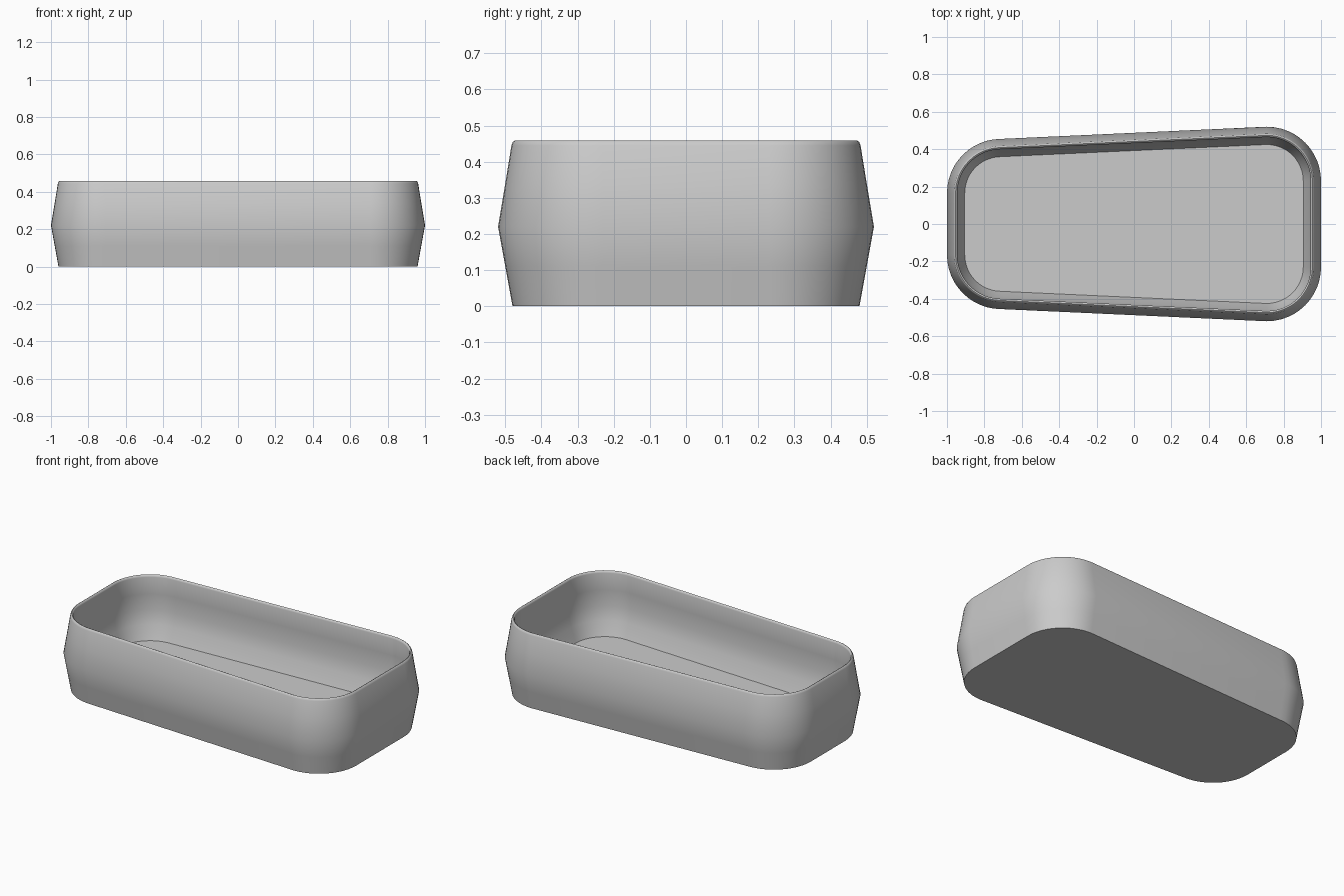
import bpy, bmesh, math

cube = bpy.data.objects.get("Cube")
if cube:
    bpy.data.objects.remove(cube, do_unlink=True)

grey = bpy.data.materials.new("light_grey")
grey.use_nodes = True
colour = (0.6, 0.6, 0.6, 1)
grey.diffuse_color = colour
grey.node_tree.nodes["Principled BSDF"].inputs["Base Color"].default_value = colour

RADIUS = 0.29   # corner radius at the widest level
STEPS = 12      # segments per corner
# Corner centres, counter-clockwise; the +x end is wider
CENTRES = [(0.71, 0.23), (-0.71, 0.165), (-0.71, -0.165), (0.71, -0.23)]
# Wall profile from outer base, over the rim, to the inner floor: (inset, height)
PROFILE = [(0.04, 0), (0.02, 0.11), (0.0, 0.22), (0.02, 0.34), (0.037, 0.445),
           (0.041, 0.455), (0.046, 0.458), (0.052, 0.455), (0.055, 0.445),
           (0.05, 0.34), (0.046, 0.24), (0.063, 0.16), (0.095, 0.075)]


def ring(bm, inset, z):
    """Rounded, tapered outline at one height."""
    r = RADIUS - inset
    verts = []
    for k, (cx, cy) in enumerate(CENTRES):
        for i in range(STEPS + 1):
            a = (k + i / STEPS) * math.pi / 2
            verts.append(bm.verts.new((cx + r * math.cos(a), cy + r * math.sin(a), z)))
    return verts


# Tray: lofted wall with a base and an inner floor
bm = bmesh.new()
rings = [ring(bm, *p) for p in PROFILE]
n = len(rings[0])
for low, high in zip(rings, rings[1:]):
    for i in range(n):
        j = (i + 1) % n
        bm.faces.new((low[i], low[j], high[j], high[i]))
bm.faces.new(rings[0][::-1])
bm.faces.new(rings[-1])
bmesh.ops.recalc_face_normals(bm, faces=bm.faces)

mesh = bpy.data.meshes.new("tray")
bm.to_mesh(mesh)
bm.free()
mesh.materials.append(grey)
tray = bpy.data.objects.new("tray", mesh)
bpy.context.collection.objects.link(tray)

bpy.ops.object.select_all(action='DESELECT')
tray.select_set(True)
bpy.context.view_layer.objects.active = tray
bpy.ops.object.shade_smooth_by_angle(angle=math.radians(50))
